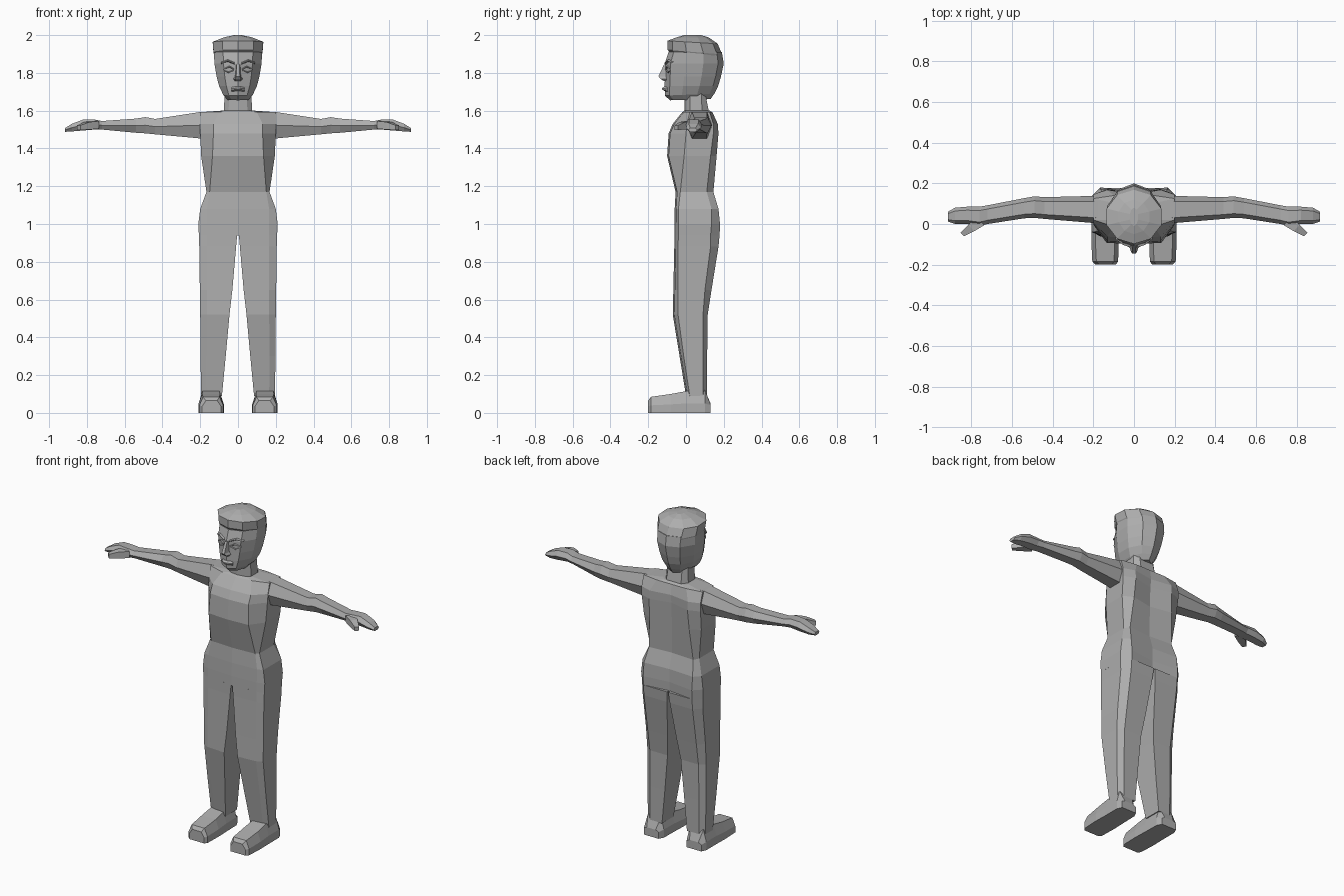
import bpy, bmesh, math
from mathutils import Vector

grey = bpy.data.materials.new("plain grey")
grey.diffuse_color = (0.42, 0.42, 0.42, 1)


def loft(name, rings, mirror=False):
    """Skin a list of equal-length point rings and cap both ends."""
    bm = bmesh.new()
    loops = [[bm.verts.new(p) for p in r] for r in rings]
    n = len(loops[0])
    for a, b in zip(loops, loops[1:]):
        for i in range(n):
            j = (i + 1) % n
            bm.faces.new((a[i], a[j], b[j], b[i]))
    bm.faces.new(loops[0])
    bm.faces.new(loops[-1])
    bmesh.ops.remove_doubles(bm, verts=bm.verts, dist=1e-5)
    bmesh.ops.recalc_face_normals(bm, faces=bm.faces)
    me = bpy.data.meshes.new(name)
    bm.to_mesh(me)
    bm.free()
    me.materials.append(grey)
    ob = bpy.data.objects.new(name, me)
    bpy.context.collection.objects.link(ob)
    if mirror:
        ob.modifiers.new("mirror", 'MIRROR').use_mirror_merge = False
    return ob


def half(z, xi, xf, xo, yf, ysf, ysb, yb, groove=0.0):
    """Half section, from inner front round the outside to inner back."""
    return [(xi, yf, z), (xf, yf + .008, z), (xo, ysf, z),
            (xo, ysb, z), (xf, yb, z), (xi, yb - groove, z)]


def full(*args):
    h = half(*args)
    return h + [(-x, y, z) for x, y, z in h[:0:-1] if x > 0]


# torso: pelvis, waist, chest, shoulders
loft("torso", [full(*r) for r in [
    (0.94, 0, .165, .207, -.062, -.04, .13, .178, .02),
    (1.00, 0, .165, .21, -.062, -.04, .135, .18, .02),
    (1.08, 0, .165, .20, -.06, -.04, .135, .172, .01),
    (1.17, 0, .15, .167, -.055, -.03, .11, .145, .01),
    (1.36, 0, .135, .195, -.10, -.01, .13, .162, .025),
    (1.48, 0, .13, .20, -.092, .0, .145, .172, .03),
    (1.53, 0, .13, .20, -.07, .005, .145, .168, .02),
    (1.592, 0, .10, .20, -.02, .02, .125, .14, .0),
    (1.60, 0, .06, .085, -.01, .02, .10, .125, .0)]])

# neck
loft("neck", [full(*r) for r in [
    (1.56, 0, .06, .085, -.035, .02, .10, .135),
    (1.60, 0, .05, .075, -.008, .02, .085, .12),
    (1.70, 0, .045, .07, -.01, .02, .08, .10)]])

# legs
loft("leg", [half(*r) for r in [
    (0.945, .004, .165, .207, -.062, -.04, .13, .178),
    (0.88, .010, .165, .205, -.062, -.042, .13, .172),
    (0.65, .030, .165, .202, -.067, -.042, .10, .135),
    (0.52, .045, .165, .20, -.07, -.042, .09, .115),
    (0.30, .065, .167, .198, -.034, -.012, .09, .112),
    (0.09, .085, .165, .196, .0, .02, .09, .112)]], True)


# feet: sections run from toe to heel
def foot_ring(y, x0, x1, zs, zt, c=.02):
    return [(x0, y, 0), (x0, y, zs), (x0 + c, y, zt),
            (x1 - c, y, zt), (x1, y, zs), (x1, y, 0)]


loft("foot", [foot_ring(*r) for r in [
    (-.20, .09, .19, .035, .065),
    (-.185, .078, .205, .04, .085),
    (-.08, .075, .21, .045, .10),
    (.0, .078, .208, .05, .115),
    (.10, .08, .208, .05, .12),
    (.13, .095, .195, .04, .05)]], True)


# arms and hands: sections run outward along x
def arm_ring(x, yf, yb, zb, zt, c=.2):
    d, zm = (yb - yf) * c, (zb + zt) / 2
    return [(x, yf, zm), (x, yf + d, zt), (x, yb - d, zt),
            (x, yb, zm), (x, yb - d, zb), (x, yf + d, zb)]


loft("arm", [arm_ring(*r) for r in [
    (.16, .0, .145, 1.445, 1.594),
    (.20, .005, .138, 1.453, 1.593),
    (.44, .025, .132, 1.475, 1.556),
    (.49, .03, .136, 1.48, 1.566),
    (.54, .028, .127, 1.483, 1.558),
    (.72, .0, .092, 1.50, 1.545),
    (.76, -.01, .085, 1.50, 1.553),
    (.82, .0, .085, 1.495, 1.553),
    (.88, .0, .08, 1.49, 1.53),
    (.915, .012, .06, 1.488, 1.508)]], True)
loft("thumb", [[(x, y, zb), (x + w, y + w, zb), (x + w, y + w, zt), (x, y, zt)]
     for x, y, w, zb, zt in [
         (.735, -.005, .04, 1.505, 1.545), (.785, -.035, .03, 1.50, 1.54),
         (.835, -.06, .018, 1.498, 1.522)]], True)


# head: ten-sided sections with a vertex at front and back
def head_ring(z, w, yf, yb, tilt=0.0):
    cy, ry, pts = (yf + yb) / 2, (yb - yf) / 2, []
    for i in range(10):
        a = math.tau * i / 10
        k = 1.0515                      # flat sides reach the full width
        pts.append((w * k * math.sin(a), cy - ry * math.cos(a),
                    z + tilt * math.cos(a)))
    return pts


loft("head", [head_ring(*r) for r in [
    (1.658, .055, -.085, .13, -.003),
    (1.685, .078, -.112, .15, -.005),
    (1.73, .10, -.113, .17),
    (1.78, .113, -.112, .185),
    (1.85, .125, -.112, .20),
    (1.91, .127, -.092, .19)]])

# hair cap with a slight overhang at the forehead
loft("hair", [head_ring(*r) for r in [
    (1.895, .122, -.085, .192, .012),
    (1.91, .130, -.098, .191, .012),
    (1.962, .134, -.098, .168, .008),
    (1.988, .075, -.05, .12),
    (2.0, .02, -.01, .08)]])

# nose wedge
loft("nose", [[(-w, -.10, z), (-w * .6, y, z), (w * .6, y, z), (w, -.10, z)]
     for z, w, y in [(1.757, .018, -.118), (1.768, .026, -.135),
                     (1.782, .016, -.146), (1.845, .012, -.116)]])


# lips, eyelids and brows: slim bars that follow the face
def bar(name, pts, h, d, mirror=True):
    return loft(name, [[(x, y, z - h), (x, y - d, z - h * .3),
                        (x, y - d, z + h * .3), (x, y, z + h)]
                       for x, y, z in pts], mirror)


bar("lips", [(-.035, -.095, 1.712), (-.01, -.114, 1.716), (.01, -.114, 1.716),
             (.035, -.095, 1.712)], .012, .012, False)
bar("upper_eyelid", [(.022, -.098, 1.82), (.045, -.092, 1.833),
                     (.078, -.072, 1.82)], .005, .012)
bar("lower_eyelid", [(.022, -.098, 1.815), (.05, -.09, 1.803),
                     (.078, -.072, 1.815)], .004, .01)
bar("eyebrow", [(.018, -.103, 1.85), (.055, -.09, 1.865),
                (.09, -.064, 1.852)], .006, .012)
